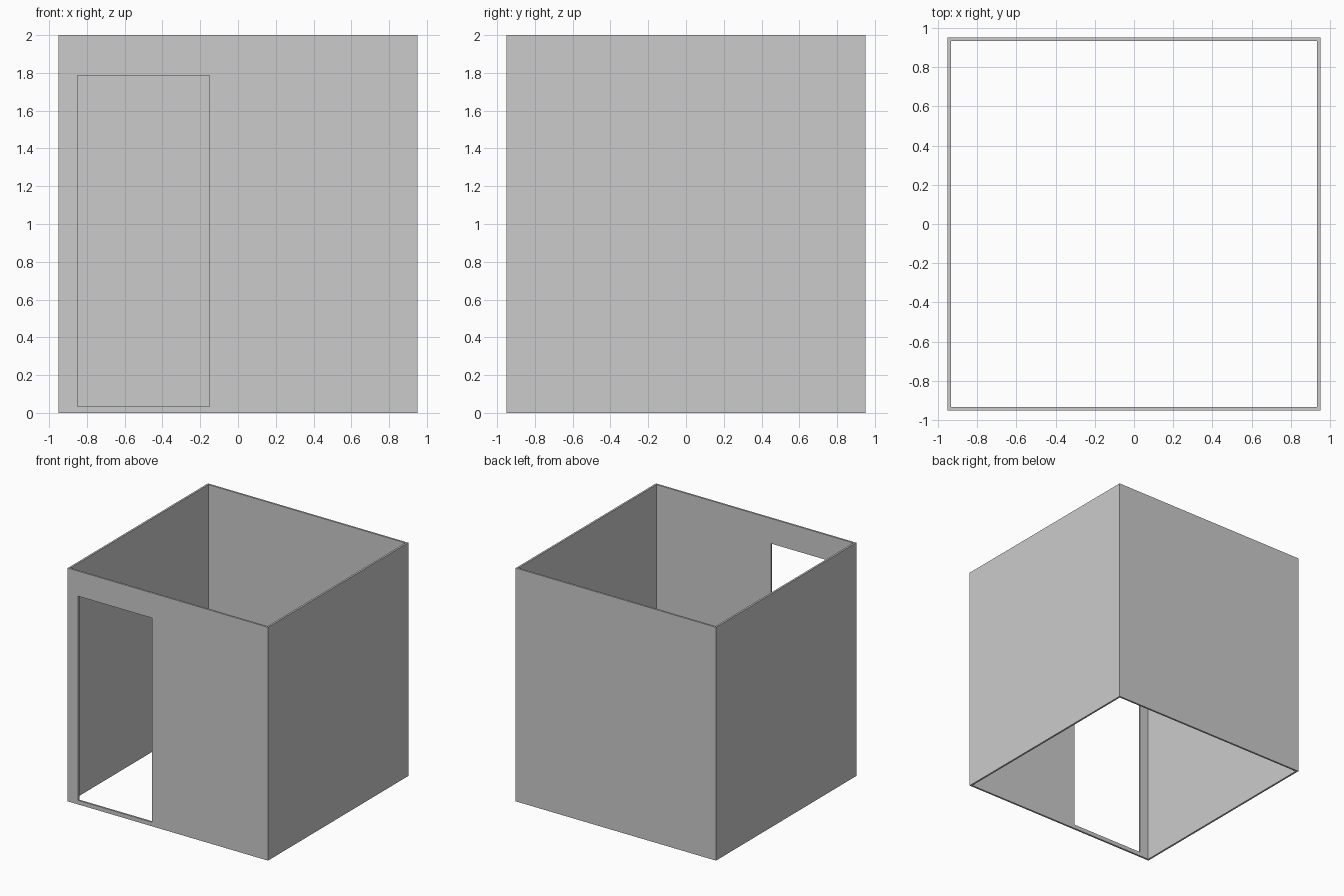
import bpy

if "Cube" in bpy.data.objects:
    bpy.data.objects.remove(bpy.data.objects["Cube"])

OUT, WALL, HEIGHT = 0.95, 0.016, 2.0


def box(name, x0, x1, y0, y1, z0, z1):
    bpy.ops.mesh.primitive_cube_add(size=1, location=((x0 + x1) / 2, (y0 + y1) / 2, (z0 + z1) / 2))
    ob = bpy.context.object
    ob.name = name
    ob.scale = (x1 - x0, y1 - y0, z1 - z0)
    bpy.ops.object.transform_apply(location=True, rotation=False, scale=True)
    return ob


def cut(target, cutter):
    mod = target.modifiers.new("cut", 'BOOLEAN')
    mod.operation = 'DIFFERENCE'
    mod.solver = 'EXACT'
    mod.object = cutter
    bpy.context.view_layer.objects.active = target
    bpy.ops.object.modifier_apply(modifier=mod.name)
    bpy.data.objects.remove(cutter)


# Outer block of the room
walls = box("room_walls", -OUT, OUT, -OUT, OUT, 0, HEIGHT)

# Hollow interior, open at top and bottom
inner = OUT - WALL
cut(walls, box("interior_cutter", -inner, inner, -inner, inner, -0.5, HEIGHT + 0.5))

# Doorway in the front wall, above a low sill
cut(walls, box("doorway_cutter", -0.85, -0.15, -OUT - 0.2, -OUT + 0.2, 0.035, 1.785))
